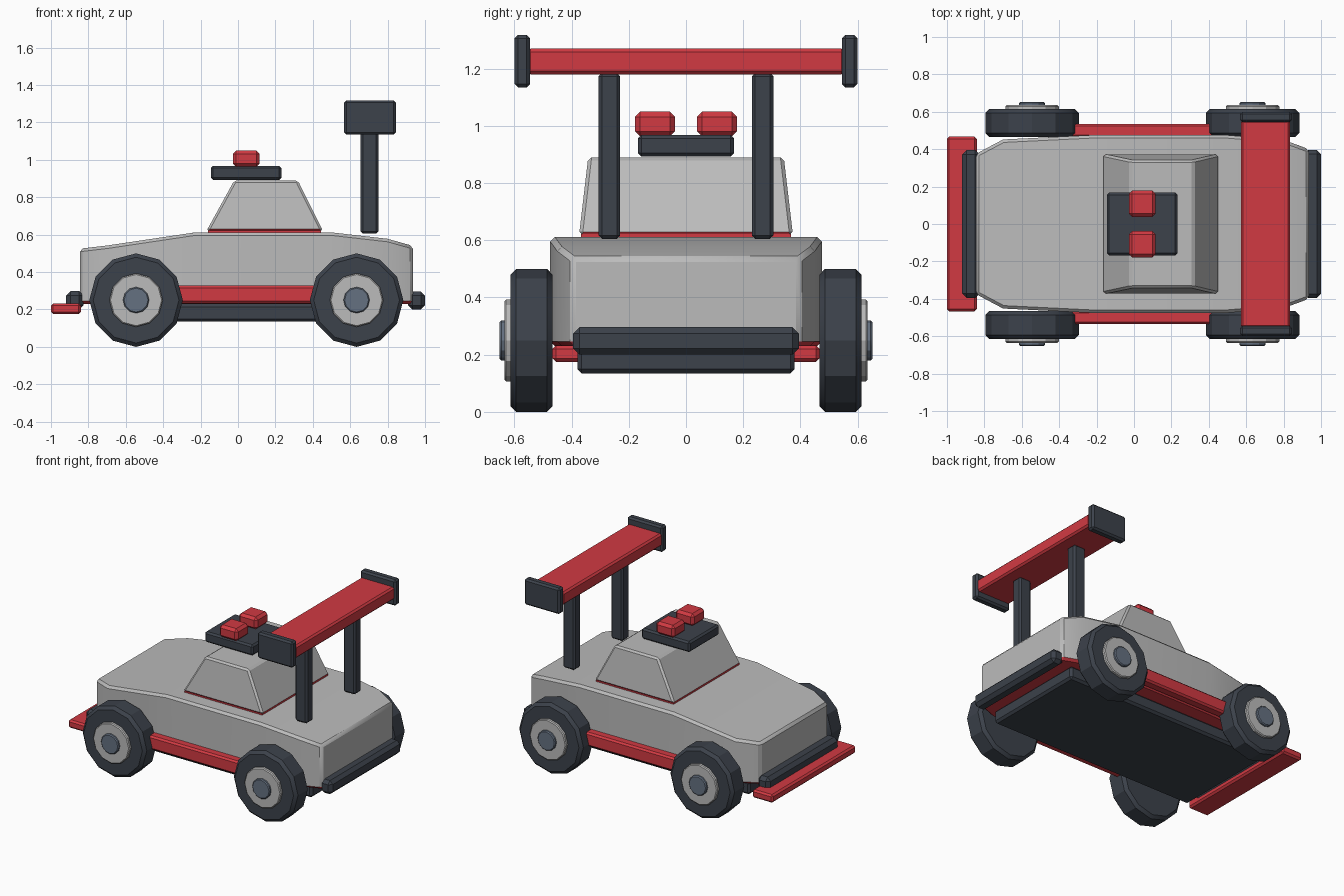
import bpy, bmesh, math
from mathutils import Matrix, Vector

if "Cube" in bpy.data.objects:
    bpy.data.objects.remove(bpy.data.objects["Cube"])


def material(name, rgb):
    m = bpy.data.materials.new(name)
    m.diffuse_color = (*rgb, 1)
    m.use_nodes = True
    m.node_tree.nodes["Principled BSDF"].inputs["Base Color"].default_value = m.diffuse_color
    return m


GREY = material("light grey", (0.50, 0.50, 0.50))
RED = material("red", (0.64, 0.042, 0.055))
DARK = material("dark slate", (0.045, 0.054, 0.070))
STEEL = material("steel blue", (0.13, 0.165, 0.22))


def finish(name, bm, mat, bevel=0.0, under=None):
    """Chamfer sharp edges, colour and link one part."""
    bmesh.ops.recalc_face_normals(bm, faces=bm.faces[:])
    if bevel:
        edges = [e for e in bm.edges if e.calc_face_angle(0) > math.radians(35)]
        bmesh.ops.bevel(bm, geom=edges, offset=bevel, offset_type='OFFSET',
                        segments=1, affect='EDGES', clamp_overlap=True)
    bm.normal_update()
    mesh = bpy.data.meshes.new(name)
    mesh.materials.append(mat)
    if under:
        mesh.materials.append(under)
        for f in bm.faces:
            f.material_index = 1 if f.normal.z < -0.5 else 0
    bm.to_mesh(mesh)
    bm.free()
    ob = bpy.data.objects.new(name, mesh)
    bpy.context.collection.objects.link(ob)
    bpy.ops.object.select_all(action='DESELECT')
    ob.select_set(True)
    bpy.context.view_layer.objects.active = ob
    bpy.ops.object.shade_smooth_by_angle(angle=math.radians(29))
    return ob


def box(name, lo, hi, mat, bevel=0.012):
    lo, hi = Vector(lo), Vector(hi)
    bm = bmesh.new()
    bmesh.ops.create_cube(bm, size=1)
    for v in bm.verts:
        v.co = (lo + hi) / 2 + v.co * (hi - lo)
    return finish(name, bm, mat, bevel)


def disc(name, x, z, y0, y1, radius, sides, mat, bevel):
    """Cylinder lying along y."""
    bm = bmesh.new()
    bmesh.ops.create_cone(bm, cap_ends=True, segments=sides, radius1=radius,
                          radius2=radius, depth=abs(y1 - y0))
    bm.transform(Matrix.Translation((x, (y0 + y1) / 2, z))
                 @ Matrix.Rotation(math.pi / 2, 4, 'X'))
    return finish(name, bm, mat, bevel)


# Body: rectangular sections lofted along x (x, half width, top height)
stations = [(-0.845, 0.375, 0.525), (-0.70, 0.452, 0.542), (-0.23, 0.475, 0.612),
            (0.50, 0.475, 0.612), (0.80, 0.45, 0.578), (0.935, 0.40, 0.54)]
bm = bmesh.new()
rings = [[bm.verts.new(c) for c in ((x, -w, 0.23), (x, w, 0.23), (x, w, t), (x, -w, t))]
         for x, w, t in stations]
for a, b in zip(rings, rings[1:]):
    for i in range(4):
        j = (i + 1) % 4
        bm.faces.new((a[i], a[j], b[j], b[i]))
bm.faces.new(rings[0])
bm.faces.new(rings[-1])
finish("body", bm, GREY, 0.016, RED)

# Cabin: tapered block with a red seam below
bm = bmesh.new()
bmesh.ops.create_cube(bm, size=2)
for v in bm.verts:
    if v.co.z > 0:
        v.co = (0.15 + v.co.x * 0.17, v.co.y * 0.342, 0.89)
    else:
        v.co = (0.1425 + v.co.x * 0.312, v.co.y * 0.374, 0.618)
finish("cabin", bm, GREY, 0.012, RED)
box("cabin_seam", (-0.16, -0.367, 0.606), (0.445, 0.367, 0.622), RED, 0)

# Chassis, bumpers and splitter
box("chassis", (-0.76, -0.38, 0.135), (0.84, 0.38, 0.228), DARK, 0.015)
box("front_bumper", (-0.92, -0.395, 0.20), (-0.825, 0.395, 0.298), DARK, 0.024)
box("rear_bumper", (0.91, -0.395, 0.20), (1.0, 0.395, 0.296), DARK, 0.022)
box("front_splitter", (-1.0, -0.467, 0.175), (-0.84, 0.467, 0.232), RED, 0.012)

# Roof plate
box("roof_plate", (-0.145, -0.168, 0.893), (0.232, 0.168, 0.968), DARK)

# Rear wing
box("wing", (0.572, -0.555, 1.18), (0.835, 0.555, 1.27), RED)

# Mirrored parts
for side, s in (("right", -1), ("left", 1)):
    def pair(name, lo, hi, mat, bevel=0.012):
        ys = sorted((s * lo[1], s * hi[1]))
        box(f"{side}_{name}", (lo[0], ys[0], lo[2]), (hi[0], ys[1], hi[2]), mat, bevel)

    pair("sill", (-0.37, 0.465, 0.232), (0.46, 0.535, 0.328), RED)
    pair("roof_light", (-0.028, 0.038, 0.963), (0.116, 0.178, 1.05), RED, 0.018)
    pair("wing_post", (0.656, 0.23, 0.605), (0.75, 0.306, 1.185), DARK)
    pair("wing_endplate", (0.568, 0.545, 1.135), (0.844, 0.60, 1.318), DARK)
    for end, x in (("front", -0.545), ("rear", 0.634)):
        n = f"{end}_{side}"
        disc(n + "_tyre", x, 0.25, s * 0.466, s * 0.614, 0.25, 12, DARK, 0.02)
        disc(n + "_rim", x, 0.25, s * 0.60, s * 0.635, 0.143, 12, GREY, 0.006)
        disc(n + "_hub_cap", x, 0.25, s * 0.62, s * 0.652, 0.07, 12, STEEL, 0.006)
